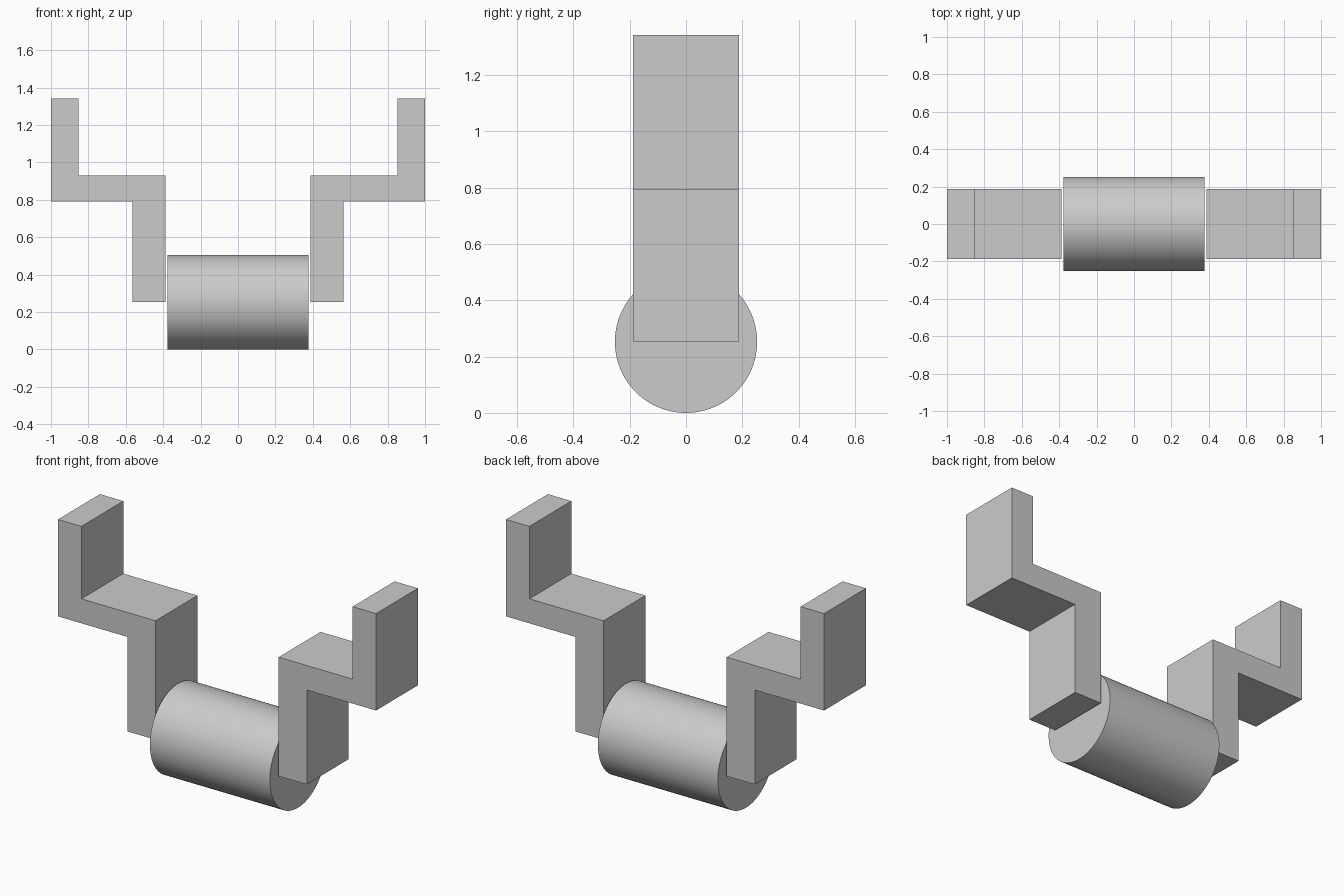
import bpy, bmesh, math

cube = bpy.data.objects.get("Cube")
if cube:
    bpy.data.objects.remove(cube, do_unlink=True)

# Single grey material
grey = bpy.data.materials.new("plain_grey")
grey.use_nodes = True
colour = (0.6, 0.6, 0.6, 1)
grey.diffuse_color = colour
grey.node_tree.nodes["Principled BSDF"].inputs["Base Color"].default_value = colour

# Horizontal drum between the arms
RADIUS = 0.2525
bpy.ops.mesh.primitive_cylinder_add(vertices=96, radius=RADIUS, depth=0.754,
                                    location=(0, 0, RADIUS),
                                    rotation=(0, math.pi / 2, 0))
drum = bpy.context.object
drum.name = "drum"
drum.data.materials.append(grey)
bpy.ops.object.shade_smooth_by_angle(angle=math.radians(30))

# Stepped arm outline in x and z, extruded along y
HALF_DEPTH = 0.188
PROFILE = [(0.387, 0.254), (0.564, 0.254), (0.564, 0.791), (1.0, 0.791),
           (1.0, 1.342), (0.853, 1.342), (0.853, 0.93), (0.387, 0.93)]


def add_arm(name, side):
    bm = bmesh.new()
    outline = bm.faces.new([bm.verts.new((side * x, -HALF_DEPTH, z)) for x, z in PROFILE])
    extruded = bmesh.ops.extrude_face_region(bm, geom=[outline], use_keep_orig=True)
    moved = [v for v in extruded["geom"] if isinstance(v, bmesh.types.BMVert)]
    bmesh.ops.translate(bm, verts=moved, vec=(0, 2 * HALF_DEPTH, 0))
    bmesh.ops.recalc_face_normals(bm, faces=bm.faces)
    mesh = bpy.data.meshes.new(name)
    bm.to_mesh(mesh)
    bm.free()
    mesh.materials.append(grey)
    arm = bpy.data.objects.new(name, mesh)
    bpy.context.collection.objects.link(arm)


add_arm("left_arm", 1)
add_arm("right_arm", -1)
